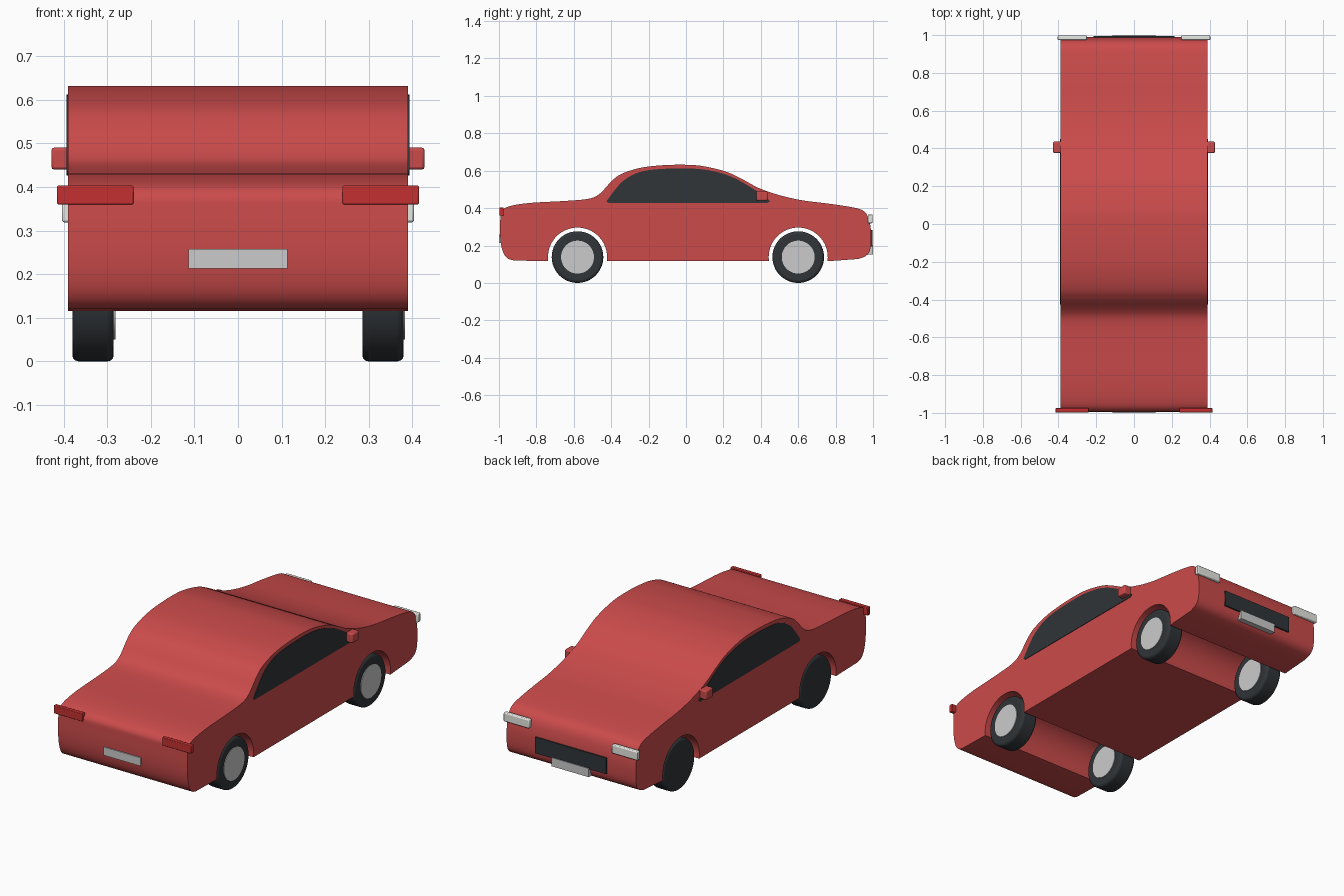
import bpy, bmesh, math
from mathutils import Vector

if "Cube" in bpy.data.objects:
    bpy.data.objects.remove(bpy.data.objects["Cube"])


def material(name, r, g, b):
    m = bpy.data.materials.new(name)
    m.diffuse_color = (r, g, b, 1)
    m.use_nodes = True
    m.node_tree.nodes["Principled BSDF"].inputs["Base Color"].default_value = m.diffuse_color
    return m


RED = material("body_red", 0.60, 0.07, 0.07)
DARK = material("dark", 0.03, 0.035, 0.04)
LAMP = material("lamp_white", 0.80, 0.80, 0.76)
TAIL = material("tail_red", 0.55, 0.03, 0.03)


def finish(ob, mat=None, bevel=0, segments=2, smooth=True):
    if mat:
        ob.data.materials.append(mat)
    if bevel:
        b = ob.modifiers.new("bevel", 'BEVEL')
        b.width, b.segments = bevel, segments
    if smooth:
        bpy.ops.object.select_all(action='DESELECT')
        ob.select_set(True)
        bpy.context.view_layer.objects.active = ob
        bpy.ops.object.shade_smooth_by_angle(angle=math.radians(35))
    return ob


def spline(pts, steps=5):
    """Catmull-Rom curve through 2D points."""
    p = [Vector(q) for q in [pts[0]] + pts + [pts[-1]]]
    out = []
    for i in range(1, len(p) - 2):
        a, b, c, d = p[i - 1:i + 3]
        for s in range(steps):
            t = s / steps
            out.append(0.5 * (2 * b + (c - a) * t + (2 * a - 5 * b + 4 * c - d) * t * t
                              + (3 * b - a - 3 * c + d) * t ** 3))
    return out + [p[-1]]


def extrude_x(name, outline, x0, x1, **kw):
    """Solid from a (y, z) outline between two x positions."""
    bm = bmesh.new()
    face = bm.faces.new([bm.verts.new((x0, y, z)) for y, z in outline])
    ext = bmesh.ops.extrude_face_region(bm, geom=[face])["geom"]
    bmesh.ops.translate(bm, vec=(x1 - x0, 0, 0),
                        verts=[v for v in ext if isinstance(v, bmesh.types.BMVert)])
    bmesh.ops.recalc_face_normals(bm, faces=bm.faces)
    me = bpy.data.meshes.new(name)
    bm.to_mesh(me)
    bm.free()
    ob = bpy.data.objects.new(name, me)
    bpy.context.collection.objects.link(ob)
    return finish(ob, **kw)


def box(name, x, y, z, **kw):
    return extrude_x(name, [(y[0], z[0]), (y[1], z[0]), (y[1], z[1]), (y[0], z[1])], *x, **kw)


def cylinder(name, x, y, z, radius, width, **kw):
    bpy.ops.mesh.primitive_cylinder_add(vertices=48, radius=radius, depth=width,
                                        location=(x, y, z), rotation=(0, math.pi / 2, 0))
    ob = bpy.context.object
    ob.name = name
    return finish(ob, **kw)


# Body: side silhouette with both wheel arches
AXLES = (0.60, -0.58)
top = spline([(-.92, .12), (-.955, .132), (-.98, .17), (-.993, .24), (-.993, .34), (-.985, .385),
              (-.94, .411), (-.83, .428), (-.65, .438), (-.52, .450), (-.46, .478), (-.395, .547),
              (-.34, .585), (-.245, .615), (-.14, .628), (-.03, .632), (.08, .626), (.21, .596),
              (.30, .555), (.39, .507), (.50, .469), (.62, .442), (.76, .424), (.88, .406),
              (.94, .39), (.97, .36), (.985, .31), (.99, .25), (.985, .18), (.963, .145), (.92, .128)])


def arch(yc):
    a = 0.14
    return [(yc + .158 * math.cos(t), .138 + .158 * math.sin(t))
            for t in (-a + (math.pi + 2 * a) * i / 28 for i in range(29))]


extrude_x("body", [tuple(p) for p in top] + arch(AXLES[0]) + arch(AXLES[1]), -.39, .39, mat=RED)

# Side windows
glass = spline([(-.425, .437), (-.38, .497), (-.33, .55), (-.25, .592), (-.15, .608), (-.03, .612),
                (.07, .609), (.17, .592), (.26, .56), (.36, .503), (.45, .437)], 4)
glass = [tuple(p) for p in glass] + [(.435, .426), (-.415, .428)]

for side, s in (("right", 1), ("left", -1)):
    def span(a, b):
        return (a, b) if s > 0 else (-b, -a)

    extrude_x(side + "_window", glass, *span(.38, .393), mat=DARK)
    # Door mirror and lamps
    box(side + "_mirror", span(.37, .428), (.376, .436), (.44, .49), mat=RED, bevel=.006)
    box(side + "_headlight", span(.25, .404), (.973, .998), (.319, .367), mat=LAMP, bevel=.005)
    box(side + "_tail_light", span(.24, .415), (-.998, -.975), (.36, .403), mat=TAIL, bevel=.003)
    # Wheels: every hub disc faces +x
    for end, y in zip(("front", "rear"), AXLES):
        cylinder(f"{side}_{end}_tyre", s * .3325, y, .138, .138, .095, mat=DARK, bevel=.014, segments=3)
        cylinder(f"{side}_{end}_hub", s * .3325 + .04, y, .138, .088, .022)

# Grille and number plates
box("grille", (-.215, .215), (.96, .996), (.195, .283), mat=DARK, smooth=False)
box("front_plate", (-.113, .113), (.96, 1.0), (.153, .2), smooth=False)
box("rear_plate", (-.113, .113), (-1.0, -.96), (.213, .258), smooth=False)
